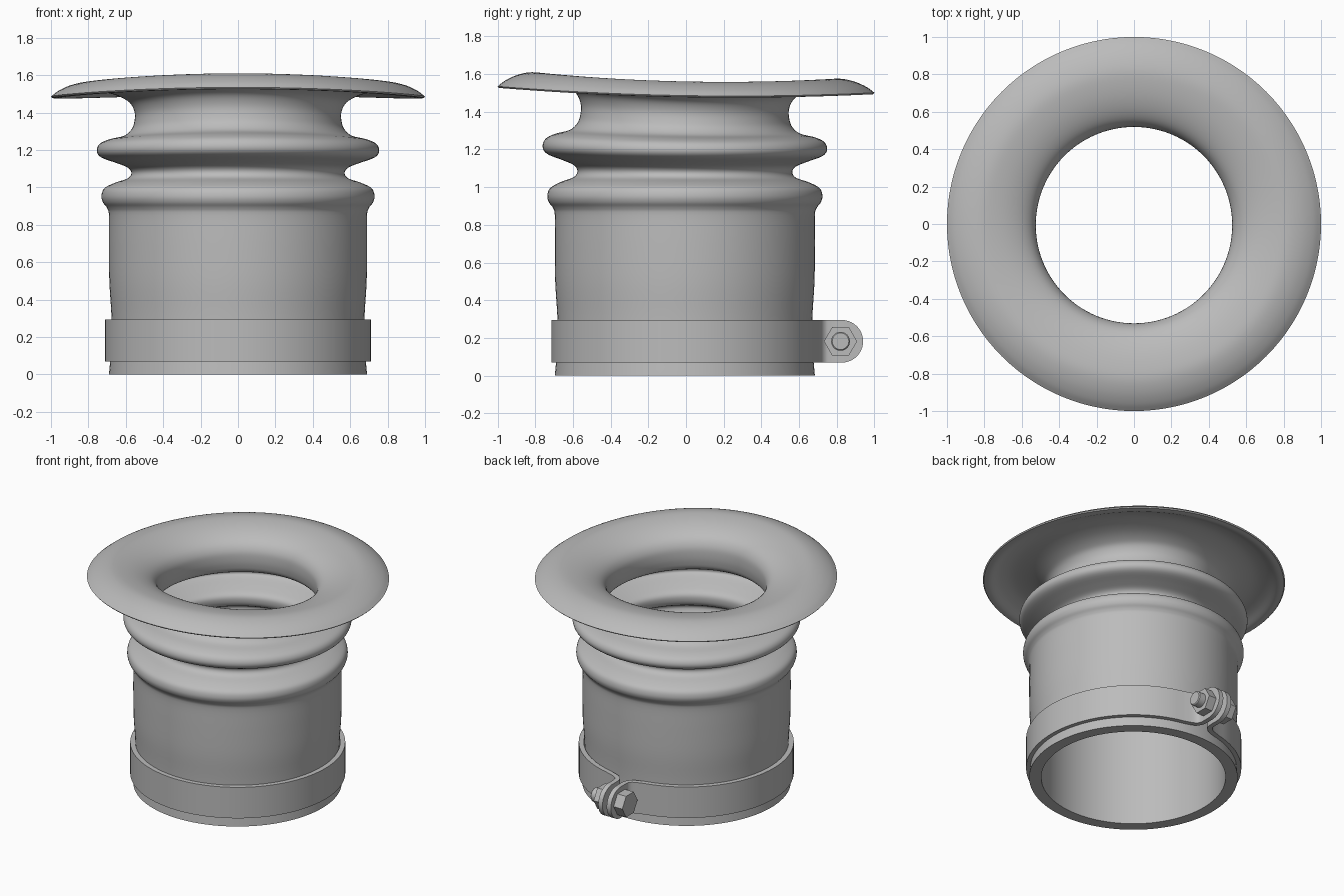
import bpy
import bmesh
from math import sin, cos, pi, sqrt, asin
from mathutils import Vector

default_cube = bpy.data.objects.get("Cube")
if default_cube:
    bpy.data.objects.remove(default_cube, do_unlink=True)

grey = bpy.data.materials.new("plain grey")
grey.use_nodes = True
grey.diffuse_color = (0.5, 0.5, 0.5, 1)
for node in grey.node_tree.nodes:
    if node.type == 'BSDF_PRINCIPLED':
        node.inputs["Base Color"].default_value = grey.diffuse_color

CENTRE_Y = -0.006


def smooth_path(points, steps):
    """Catmull-Rom curve through the given 2D points."""
    pts = [Vector(p) for p in points]
    pts = [2 * pts[0] - pts[1]] + pts + [2 * pts[-1] - pts[-2]]
    path = []
    for a, b, c, d in zip(pts, pts[1:], pts[2:], pts[3:]):
        for i in range(steps):
            t = i / steps
            path.append(0.5 * (2 * b + (c - a) * t
                               + (2 * a - 5 * b + 4 * c - d) * t ** 2
                               + (3 * b - a - 3 * c + d) * t ** 3))
    path.append(pts[-2])
    return path


def skin(name, rows, closed):
    """Join equal rings of points with quads; cap the ends when not closed."""
    bm = bmesh.new()
    rings = [[bm.verts.new(p) for p in row] for row in rows]
    pairs = list(zip(rings, rings[1:]))
    if closed:
        pairs.append((rings[-1], rings[0]))
    else:
        bm.faces.new(rings[0])
        bm.faces.new(rings[-1])
    for one, two in pairs:
        for i in range(len(one)):
            bm.faces.new((one[i - 1], one[i], two[i], two[i - 1]))
    bmesh.ops.recalc_face_normals(bm, faces=bm.faces)
    mesh = bpy.data.meshes.new(name)
    bm.to_mesh(mesh)
    bm.free()
    mesh.materials.append(grey)
    obj = bpy.data.objects.new(name, mesh)
    bpy.context.collection.objects.link(obj)
    bpy.ops.object.select_all(action='DESELECT')
    obj.select_set(True)
    bpy.context.view_layer.objects.active = obj
    bpy.ops.object.shade_smooth_by_angle(angle=pi / 5)
    return obj


# Flexible boot: outer wall from the foot up to the flange rim
outer = smooth_path([
    (0.69, 0), (0.675, 0.18), (0.677, 0.32), (0.688, 0.5), (0.69, 0.7),
    (0.69, 0.85), (0.70, 0.89), (0.722, 0.92), (0.73, 0.955), (0.715, 0.995),
    (0.66, 1.025), (0.59, 1.05), (0.57, 1.08), (0.59, 1.11), (0.65, 1.135),
    (0.73, 1.165), (0.755, 1.2), (0.74, 1.24), (0.69, 1.265), (0.61, 1.285),
    (0.57, 1.32), (0.555, 1.36), (0.552, 1.41), (0.572, 1.46), (0.61, 1.49),
    (0.67, 1.515), (0.75, 1.532), (0.82, 1.535), (0.89, 1.52), (0.95, 1.495),
    (0.993, 1.494)], 4)
# Inner wall from the rim over the flange and down to the foot
inner = smooth_path([
    (1, 1.502), (0.96, 1.532), (0.9, 1.56), (0.83, 1.576), (0.76, 1.573),
    (0.68, 1.557), (0.61, 1.53), (0.56, 1.495), (0.532, 1.45), (0.525, 1.4),
    (0.53, 1.34), (0.55, 1.29), (0.62, 1.255), (0.7, 1.23), (0.72, 1.2),
    (0.7, 1.18), (0.62, 1.15), (0.555, 1.12), (0.54, 1.08), (0.56, 1.03),
    (0.64, 0.995), (0.685, 0.96), (0.66, 0.9), (0.62, 0.85), (0.61, 0.75),
    (0.61, 0.4), (0.61, 0)], 4)


def boot_ring(angle, profile):
    """One profile turned about z, with the top part bent into a saddle."""
    bend = 0.017 * -sin(angle) - 0.016 * cos(2 * angle)
    ring = []
    for r, z in profile:
        weight = min(max((z - 1) / 0.5, 0), 1)
        ring.append((r * cos(angle), r * sin(angle) + CENTRE_Y * (r < 0.9),
                     z + bend * weight))
    return ring


SEGMENTS = 112
# Ease the small centre shift out toward the rim
profile = outer + inner
rings = []
for k in range(SEGMENTS):
    a = 2 * pi * k / SEGMENTS
    ring = boot_ring(a, profile)
    for i, (r, z) in enumerate(profile):
        ease = min(max((1 - r) / 0.25, 0), 1)
        ring[i] = (ring[i][0], r * sin(a) + CENTRE_Y * ease, ring[i][2])
    rings.append(ring)
skin("rubber_boot", rings, True)

# Clamp band: a strip around the boot whose two ends turn out into lugs
BAND_R, HALF_T = 0.695, 0.017
LUG_Y, LUG_Z, HALF_H = 0.83, 0.182, 0.113
LUG_X = 0.034
lug = [(LUG_X, LUG_Y + HALF_H * sin(pi / 2 * (1 - i / 10)) * 0.999)
       for i in range(11)]
start = asin(0.15 / BAND_R)
fillet = smooth_path([lug[-1], (LUG_X, 0.77), (0.043, 0.733), (0.075, 0.705),
                      (BAND_R * sin(start), BAND_R * cos(start))], 5)
half = [Vector(p) for p in lug] + fillet[1:]
half += [Vector((BAND_R * sin(a), BAND_R * cos(a)))
         for a in (start + (pi - start) * i / 48 for i in range(1, 49))]
path = half + [Vector((-p.x, p.y)) for p in reversed(half[:-1])]

strip = []
for i, p in enumerate(path):
    along = (path[min(i + 1, len(path) - 1)] - path[max(i - 1, 0)]).normalized()
    side = Vector((along.y, -along.x)) * HALF_T
    past = max(p.y - LUG_Y, 0)
    h = sqrt(max(HALF_H ** 2 - past ** 2, 0))
    strip.append([(q.x, q.y + CENTRE_Y / 2, LUG_Z + s * h)
                  for q, s in ((p + side, 1), (p + side, -1),
                               (p - side, -1), (p - side, 1))])
skin("clamp_band", strip, False)


# Bolt, nut and head lie along x through both lugs
def rod(name, x_from, x_to, radius, sides, chamfer=0.0):
    ends = [(x_from, radius - chamfer), (x_from + chamfer, radius),
            (x_to - chamfer, radius), (x_to, radius - chamfer)]
    if not chamfer:
        ends = ends[::3]
    skin(name, [[(x, 0.82 + r * cos(2 * pi * i / sides),
                  LUG_Z + r * sin(2 * pi * i / sides))
                 for i in range(sides)] for x, r in ends], False)


face = LUG_X + HALF_T
rod("bolt_shaft", -0.1, 0.165, 0.05, 32, 0.006)
rod("bolt_nut", face, face + 0.06, 0.088, 6)
rod("bolt_head", -face - 0.07, -face, 0.088, 6)
